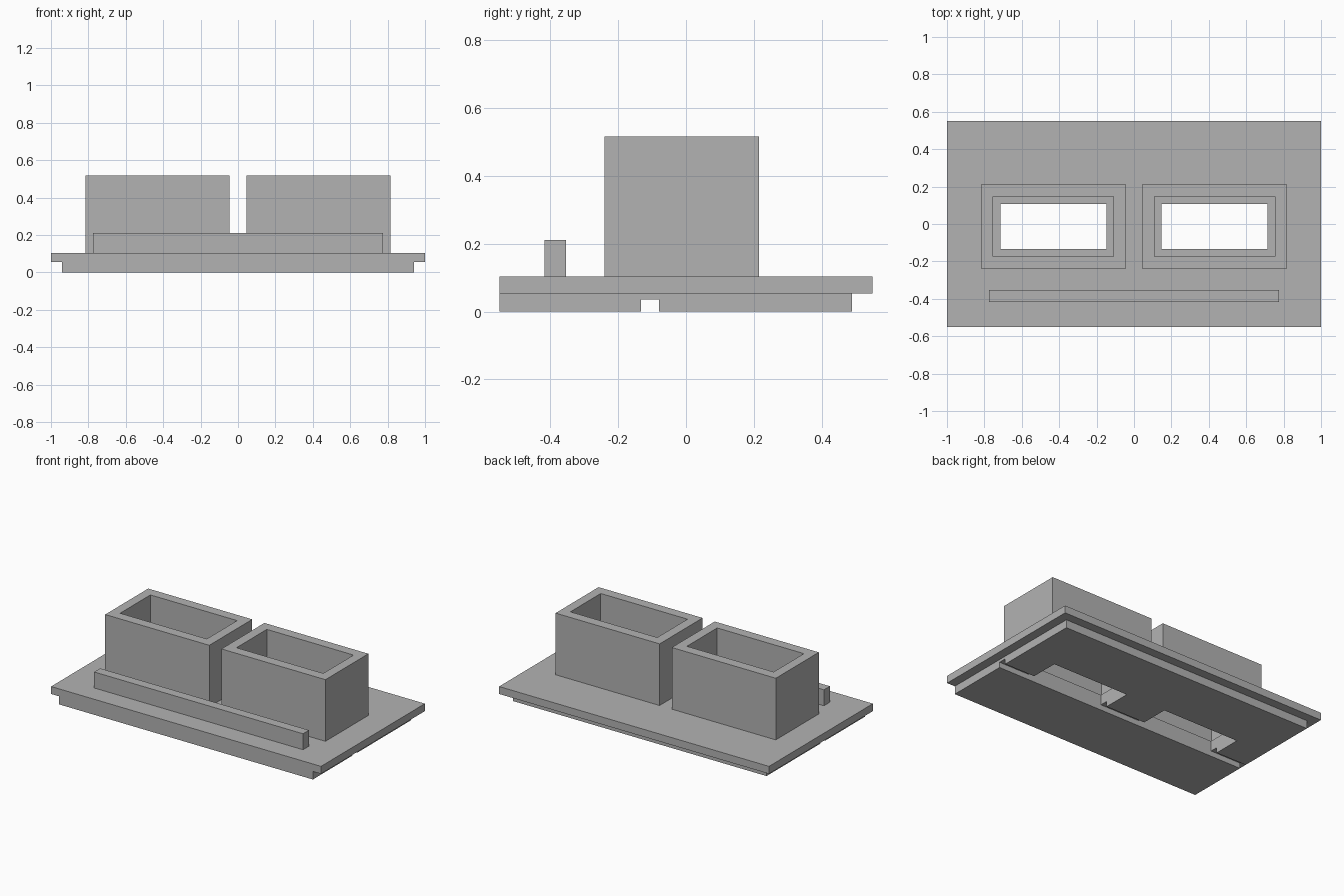
import bpy
import bmesh

if "Cube" in bpy.data.objects:
    bpy.data.objects.remove(bpy.data.objects["Cube"])

grey = bpy.data.materials.new("plain grey")
grey.diffuse_color = (0.45, 0.45, 0.45, 1)
grey.use_nodes = True
grey.node_tree.nodes["Principled BSDF"].inputs["Base Color"].default_value = grey.diffuse_color


def box(name, x, y, z):
    """Box from (min, max) ranges on each axis."""
    bm = bmesh.new()
    bmesh.ops.create_cube(bm, size=1)
    for v in bm.verts:
        v.co = [r[0] if c < 0 else r[1] for c, r in zip(v.co, (x, y, z))]
    mesh = bpy.data.meshes.new(name)
    bm.to_mesh(mesh)
    bm.free()
    mesh.materials.append(grey)
    obj = bpy.data.objects.new(name, mesh)
    bpy.context.collection.objects.link(obj)
    return obj


def combine(target, other, operation):
    """Apply a boolean and remove the helper."""
    mod = target.modifiers.new(operation.lower(), 'BOOLEAN')
    mod.operation = operation
    mod.solver = 'EXACT'
    mod.object = other
    bpy.context.view_layer.objects.active = target
    bpy.ops.object.modifier_apply(modifier=mod.name)
    bpy.data.objects.remove(other)


TOP = 0.104      # upper face of the base plate
LIP = 0.054      # underside of the overhanging lip

# Base: wide plate with a narrower plinth below it
base = box("base_plate", (-1, 1), (-0.55, 0.55), (LIP, TOP))
combine(base, box("plinth", (-0.94, 0.94), (-0.55, 0.49), (0, LIP)), 'UNION')

# Groove running the full width underneath
combine(base, box("groove_cutter", (-1.2, 1.2), (-0.133, -0.08), (-0.1, 0.036)), 'DIFFERENCE')

for side, name in ((-1, "left"), (1, "right")):
    def span(a, b):
        return tuple(sorted((side * a, side * b)))

    # Opening through the base, smaller than the shaft so a ledge remains
    combine(base, box("hole_cutter", span(0.147, 0.714), (-0.133, 0.108), (-0.1, 0.3)), 'DIFFERENCE')

    # Hollow rectangular tower
    tower = box(name + "_tower", span(0.045, 0.816), (-0.24, 0.215), (TOP, 0.517))
    combine(tower, box("shaft_cutter", span(0.11, 0.753), (-0.173, 0.148), (0, 0.7)), 'DIFFERENCE')

# Low rail along the front
box("front_rail", (-0.774, 0.774), (-0.417, -0.354), (TOP, 0.211))
